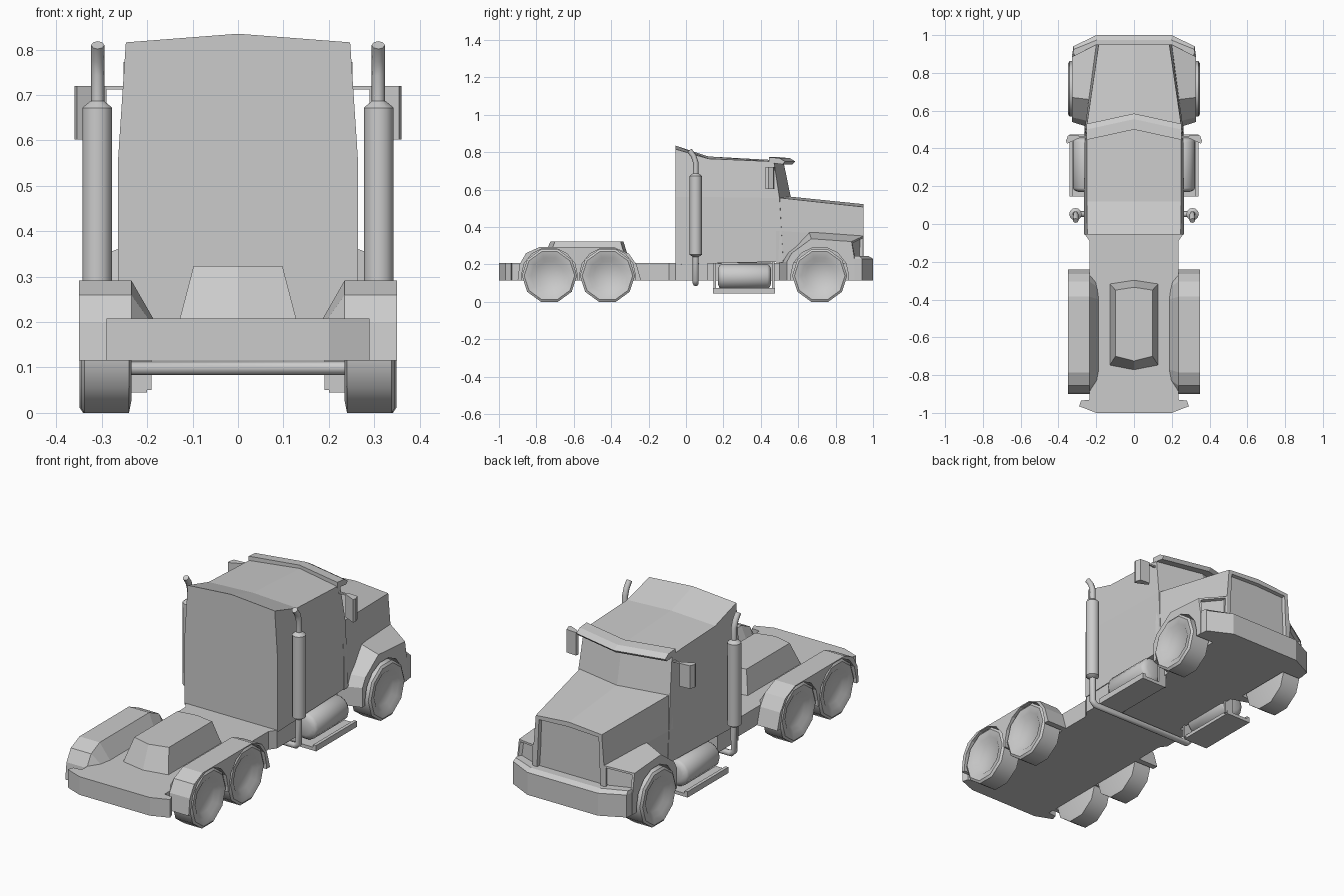
import bpy, bmesh, math
from mathutils import Vector

if "Cube" in bpy.data.objects:
    bpy.data.objects.remove(bpy.data.objects["Cube"])

paint = bpy.data.materials.new("light grey")
paint.diffuse_color = (0.6, 0.6, 0.6, 1)
paint.use_nodes = True
paint.node_tree.nodes["Principled BSDF"].inputs["Base Color"].default_value = paint.diffuse_color


def finish(name, bm, smooth=0, mirror=False):
    bmesh.ops.remove_doubles(bm, verts=bm.verts, dist=0.0005)
    bmesh.ops.recalc_face_normals(bm, faces=bm.faces)
    me = bpy.data.meshes.new(name)
    bm.to_mesh(me)
    bm.free()
    me.materials.append(paint)
    ob = bpy.data.objects.new(name, me)
    bpy.context.collection.objects.link(ob)
    if mirror:
        ob.modifiers.new("Mirror", "MIRROR")
    if smooth:
        bpy.ops.object.select_all(action='DESELECT')
        bpy.context.view_layer.objects.active = ob
        ob.select_set(True)
        bpy.ops.object.shade_smooth_by_angle(angle=math.radians(smooth))
    return ob


def loft(rings, bm=None, caps=True):
    """Bridge closed rings of equal length, cap both ends."""
    bm = bm or bmesh.new()
    vs = [[bm.verts.new(p) for p in r] for r in rings]
    for a, b in zip(vs, vs[1:]):
        for i in range(len(a)):
            j = (i + 1) % len(a)
            bm.faces.new((a[i], a[j], b[j], b[i]))
    if caps:
        bm.faces.new(vs[0])
        bm.faces.new(vs[-1][::-1])
    return bm


def plan(half, z):
    """Full outline at height z from the right half, back to front."""
    return [(x, y, z) for x, y in half] + [(-x, y, z) for x, y in reversed(half)]


def full(half):
    """Closed ring from a half ring whose first point lies on the centre line."""
    return half + [(-x, y, z) for x, y, z in reversed(half[1:])]


def box(name, lo, hi, mirror=False):
    (a, b, c), (d, e, f) = lo, hi
    r = [(a, b), (d, b), (d, e), (a, e)]
    return finish(name, loft([[(x, y, z) for x, y in r] for z in (c, f)]), mirror=mirror)


def lathe(bm, profile, origin, axis, n, turn=0.0):
    """Rings of (radius, distance) along an axis."""
    q = Vector((0, 0, 1)).rotation_difference(Vector(axis))
    rings = []
    for r, d in profile:
        rings.append([Vector(origin) + q @ Vector((r * math.cos(turn + k * math.tau / n),
                      r * math.sin(turn + k * math.tau / n), d)) for k in range(n)])
    return loft(rings, bm)


def tube(bm, path, radius, n=8):
    """Constant section pipe along a path in space."""
    pts = [Vector(p) for p in path]
    rings, ref = [], Vector((0, 1, 0.01))
    for i, p in enumerate(pts):
        d0 = (p - pts[max(i - 1, 0)]).normalized()
        d1 = (pts[min(i + 1, len(pts) - 1)] - p).normalized()
        t = (d0 + d1).normalized()
        u = (ref - t * ref.dot(t)).normalized()
        v = t.cross(u)
        rings.append([p + radius * (u * math.cos(k * math.tau / n) + v * math.sin(k * math.tau / n))
                      for k in range(n)])
    return loft(rings, bm)


def arch(cy, r, n=7):
    """Wheel opening from front to back, bottom at z 0.115."""
    pts = [(cy + r * math.cos(math.pi * k / n), 0.14 + r * math.sin(math.pi * k / n)) for k in range(n + 1)]
    return [(cy + r, 0.115)] + pts + [(cy - r, 0.115)]


# Chassis deck with the rear bumper
deck = [(0.2, -1), (0.29, -0.965), (0.28, -0.935), (0.235, -0.93), (0.235, -0.09), (0.26, -0.055),
        (0.26, 0.115), (0.2, 0.115), (0.2, 0.5), (0.225, 0.52), (0.225, 0.88)]
finish("chassis", loft([plan(deck, 0.115), plan(deck, 0.208)]))

# Coupling block on the deck
lower = [(0, -0.775), (0.13, -0.75), (0.13, -0.315), (0, -0.295)]
upper = [(0, -0.725), (0.098, -0.7), (0.098, -0.35), (0, -0.335)]
finish("coupling_block", loft([plan(lower, 0.2), plan(upper, 0.323)]))

# Cab with raised roof rear and V windscreen
bm = bmesh.new()
sections = [
    [(0, -0.055, 0.835), (0.247, -0.055, 0.816), (0.264, -0.055, 0.56), (0.264, -0.055, 0.2),
     (0, -0.055, 0.2), (0, -0.055, 0.56)],
    [(0, 0.12, 0.777), (0.25, 0.12, 0.765), (0.264, 0.12, 0.56), (0.264, 0.12, 0.205),
     (0, 0.12, 0.2), (0, 0.12, 0.56)],
    [(0, 0.52, 0.755), (0.25, 0.47, 0.75), (0.26, 0.5, 0.555), (0.262, 0.52, 0.215),
     (0, 0.56, 0.215), (0, 0.56, 0.56)]]
for s in (1, -1):
    vs = [[bm.verts.new((s * x, y, z)) for x, y, z in r] for r in sections]
    for a, b in zip(vs, vs[1:]):
        for i in range(4):
            bm.faces.new((a[i], a[i + 1], b[i + 1], b[i]))
    for r in (vs[0], vs[-1]):
        bm.faces.new((r[0], r[1], r[2], r[5]))
        bm.faces.new((r[2], r[3], r[4], r[5]))
finish("cab", bm)

# Sun visor forming the front lip of the roof
visor = [[(0.252 * s, y - d * abs(s), z) for y, z in
          ((0.5, 0.773), (0.555, 0.768), (0.585, 0.75), (0.57, 0.735), (0.5, 0.745))]
         for s, d in ((-1, 0.055), (0, 0), (1, 0.055))]
finish("sun_visor", loft(visor))

# Hood with recessed grille
bm = loft([full([(0, 0.53, 0.565), (0.256, 0.48, 0.558), (0.264, 0.48, 0.38), (0.264, 0.48, 0.21)]),
           full([(0, 0.95, 0.522), (0.187, 0.95, 0.507), (0.2, 0.95, 0.35), (0.2, 0.95, 0.2)])])
bm.faces.ensure_lookup_table()
front = max(bm.faces, key=lambda f: f.calc_center_median().y)
bmesh.ops.recalc_face_normals(bm, faces=bm.faces)
bmesh.ops.inset_individual(bm, faces=[front], thickness=0.025, depth=0)
bmesh.ops.inset_individual(bm, faces=[front], thickness=0.004, depth=-0.018)
finish("hood", bm)

# Front fenders with wheel opening and recessed headlights
cut = arch(0.715, 0.155)
inner = [(0.5, 0.115), (0.5, 0.21), (0.535, 0.265), (0.655, 0.385), (0.95, 0.352), (0.95, 0.23), (0.95, 0.115)]
outer = [(0.54, 0.115), (0.54, 0.215), (0.565, 0.26), (0.67, 0.337), (0.885, 0.322), (0.9, 0.23), (0.9, 0.115)]
bm = loft([[(0.2, y, z) for y, z in inner + cut], [(0.328, y, z) for y, z in outer + cut]])
bmesh.ops.recalc_face_normals(bm, faces=bm.faces)
lamp = [f for f in bm.faces if f.normal.y > 0.6 and f.calc_center_median().z > 0.24]
bmesh.ops.inset_individual(bm, faces=lamp, thickness=0.014, depth=0)
bmesh.ops.inset_individual(bm, faces=lamp, thickness=0.003, depth=-0.018)
finish("front_fender", bm, mirror=True)

# Front bumper
low = [(0.328, 0.875), (0.322, 0.94), (0.2, 1.0)]
top = [(0.328, 0.875), (0.318, 0.925), (0.195, 0.975)]
finish("front_bumper", loft([plan(low, 0.115), plan(low, 0.23), plan(top, 0.245)]))

# Rear fenders with two wheel openings and sloped inner side
rim = [(-0.9, 0.115), (-0.89, 0.2), (-0.855, 0.26), (-0.785, 0.292), (-0.385, 0.292), (-0.305, 0.257),
       (-0.265, 0.2), (-0.24, 0.115)]
cuts = arch(-0.42, 0.15) + arch(-0.73, 0.15)
finish("rear_fender", loft([[(0.235, y, z) for y, z in rim + cuts],
                            [(0.35, y, z) for y, z in rim + cuts]]), mirror=True)
slope = [(-0.85, 0.115), (-0.84, 0.18), (-0.82, 0.19), (-0.77, 0.205), (-0.4, 0.205), (-0.34, 0.19),
         (-0.31, 0.18), (-0.3, 0.115)]
finish("fender_inner_slope", loft([[(0.235, y, z) for y, z in rim],
                                   [(0.185, y, z) for y, z in slope]]), mirror=True)

# Wheels with dished sidewalls
R = 0.14 / math.cos(math.pi / 10)
for name, y, x in (("front_wheel", 0.715, 0.349), ("middle_wheel", -0.42, 0.346), ("rear_wheel", -0.73, 0.346)):
    bm = lathe(None, [(0.12, 0.235 - x), (R, 0.24 - x), (R, -0.008), (0.135, 0), (0.1, -0.008), (0.078, -0.025)],
               (x, y, 0.14), (1, 0, 0), 10, math.pi / 10)
    finish(name, bm, 40, True)

# Fuel tanks with step trays and brackets
bm = lathe(None, [(0.04, 0), (0.06, 0.008), (0.068, 0.02), (0.068, 0.265), (0.06, 0.277), (0.04, 0.285)],
           (0.255, 0.17, 0.135), (0, 1, 0), 14)
finish("fuel_tank", bm, 35, True)
box("step_tray", (0.2, 0.145, 0.045), (0.325, 0.475, 0.062), True)
box("step_lip", (0.325, 0.145, 0.045), (0.342, 0.475, 0.075), True)
for y in (0.148, 0.46):
    box("tank_bracket", (0.19, y, 0.05), (0.235, y + 0.012, 0.215), True)

# Exhaust stacks, curved tips and the pipe crossing below
bm = lathe(None, [(0.015, 0.24), (0.033, 0.252), (0.033, 0.672), (0.015, 0.687)], (0.31, 0.052, 0), (0, 0, 1), 12)
finish("exhaust_muffler", bm, 40, True)
bm = tube(None, [(0.309, 0.052, 0.67), (0.309, 0.052, 0.745), (0.309, 0.04, 0.78), (0.309, 0.018, 0.81)], 0.0145)
finish("exhaust_tip", bm, 50, True)
bm = tube(None, [(-0.309, 0.052, 0.26), (-0.309, 0.052, 0.115), (-0.292, 0.052, 0.098), (0.292, 0.052, 0.098),
                 (0.309, 0.052, 0.115), (0.309, 0.052, 0.26)], 0.016)
finish("exhaust_cross_pipe", bm, 50)

# Door mirrors, slightly angled, on thin arms
face = [(0.29, 0.455), (0.355, 0.425), (0.36, 0.44), (0.35, 0.468), (0.295, 0.472)]
finish("mirror", loft([[(x, y, z) for x, y in face] for z in (0.602, 0.72)]), mirror=True)
box("mirror_arm", (0.245, 0.455, 0.712), (0.3, 0.465, 0.72), True)
